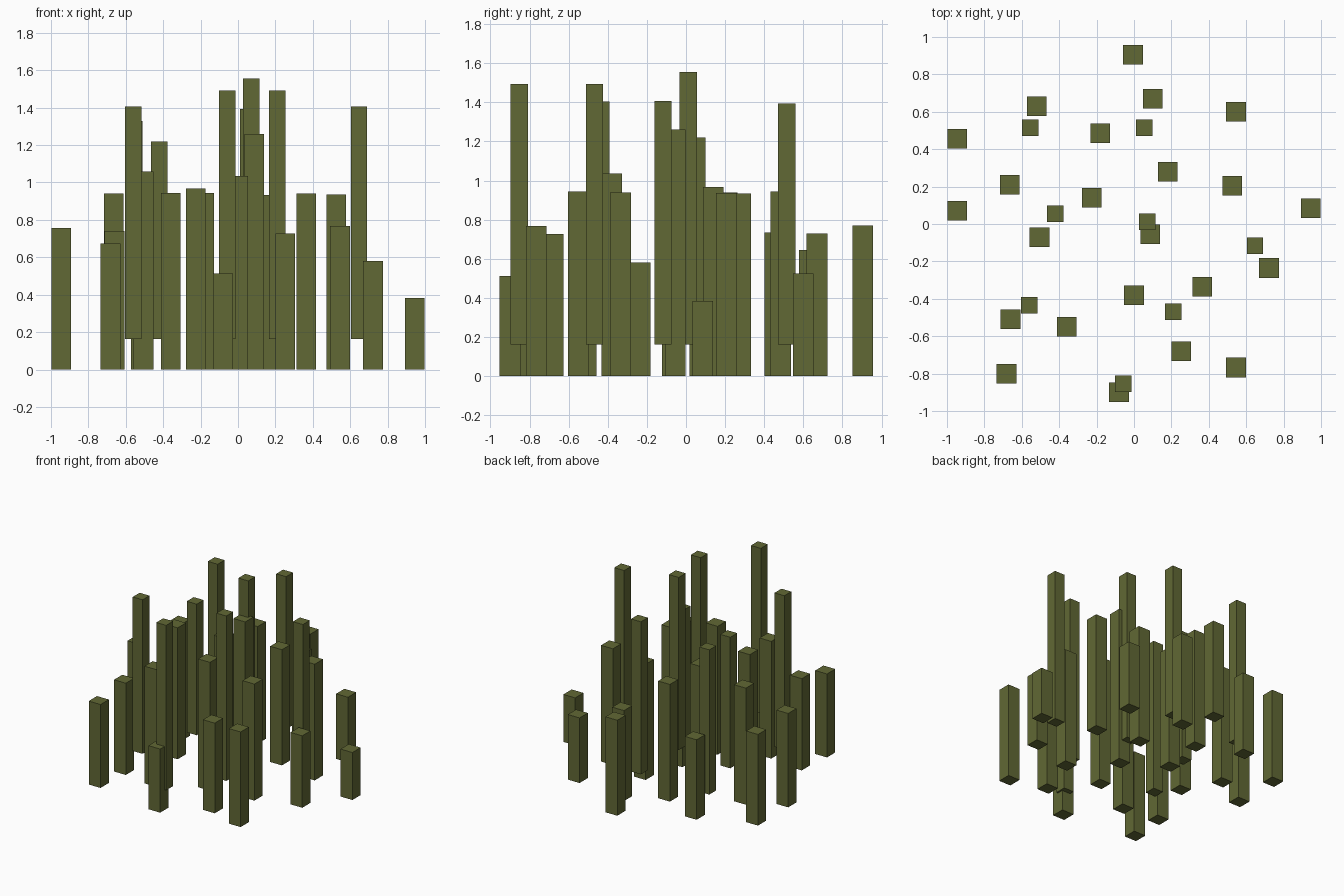
import bpy
import bmesh
from mathutils import Matrix, Vector

# Remove the default cube
default_cube = bpy.data.objects.get("Cube")
if default_cube:
    bpy.data.objects.remove(default_cube, do_unlink=True)

# Single flat colour
OLIVE = (0.120, 0.138, 0.035, 1.0)
olive = bpy.data.materials.new("olive_green")
olive.use_nodes = True
olive.diffuse_color = OLIVE
bsdf = next(n for n in olive.node_tree.nodes if n.type == 'BSDF_PRINCIPLED')
bsdf.inputs["Base Color"].default_value = OLIVE
bsdf.inputs["Roughness"].default_value = 0.9


def add_post(name, x, y, bottom, top, width):
    """Square upright post between two heights."""
    bm = bmesh.new()
    size = Vector((width, width, top - bottom, 1.0))
    bmesh.ops.create_cube(bm, size=1.0, matrix=Matrix.Diagonal(size))
    # Keep the object's origin at the foot of the post
    bmesh.ops.translate(bm, verts=bm.verts, vec=(0, 0, size.z / 2))
    mesh = bpy.data.meshes.new(name)
    bm.to_mesh(mesh)
    bm.free()
    mesh.materials.append(olive)
    post = bpy.data.objects.new(name, mesh)
    post.location = (x, y, bottom)
    bpy.context.scene.collection.objects.link(post)


# Thick posts standing on the ground: x, y, top height
ground_posts = [
    (-0.005, 0.905, 0.77), (0.10, 0.67, 0.73), (-0.52, 0.63, 0.645),
    (-0.18, 0.485, 0.945), (0.545, 0.60, 0.525), (-0.945, 0.455, 0.735),
    (-0.665, 0.21, 0.94), (-0.945, 0.07, 0.757), (-0.225, 0.14, 0.967),
    (0.18, 0.28, 0.933), (0.525, 0.205, 0.937), (0.945, 0.085, 0.383),
    (-0.505, -0.07, 1.06), (0.087, -0.055, 1.26), (0.722, -0.235, 0.58),
    (0, -0.38, 1.035), (0.365, -0.335, 0.94), (-0.66, -0.51, 0.74),
    (-0.36, -0.55, 0.945), (0.253, -0.68, 0.727), (0.545, -0.767, 0.767),
    (-0.682, -0.80, 0.673), (-0.08, -0.90, 0.513),
]

# Thin, taller posts that start above the ground: x, y, top height
raised_posts = [
    (-0.555, 0.515, 1.33), (0.055, 0.515, 1.393), (-0.42, 0.055, 1.22),
    (0.07, 0.012, 1.555), (0.647, -0.117, 1.407), (-0.56, -0.435, 1.405),
    (0.21, -0.468, 1.493), (-0.057, -0.853, 1.493),
]

for prefix, posts, bottom, width in (
    ("ground_post", ground_posts, 0.0, 0.105),
    ("raised_post", raised_posts, 0.163, 0.088),
):
    for number, (x, y, top) in enumerate(posts, start=1):
        add_post(f"{prefix}_{number}", x, y, bottom, top, width)
